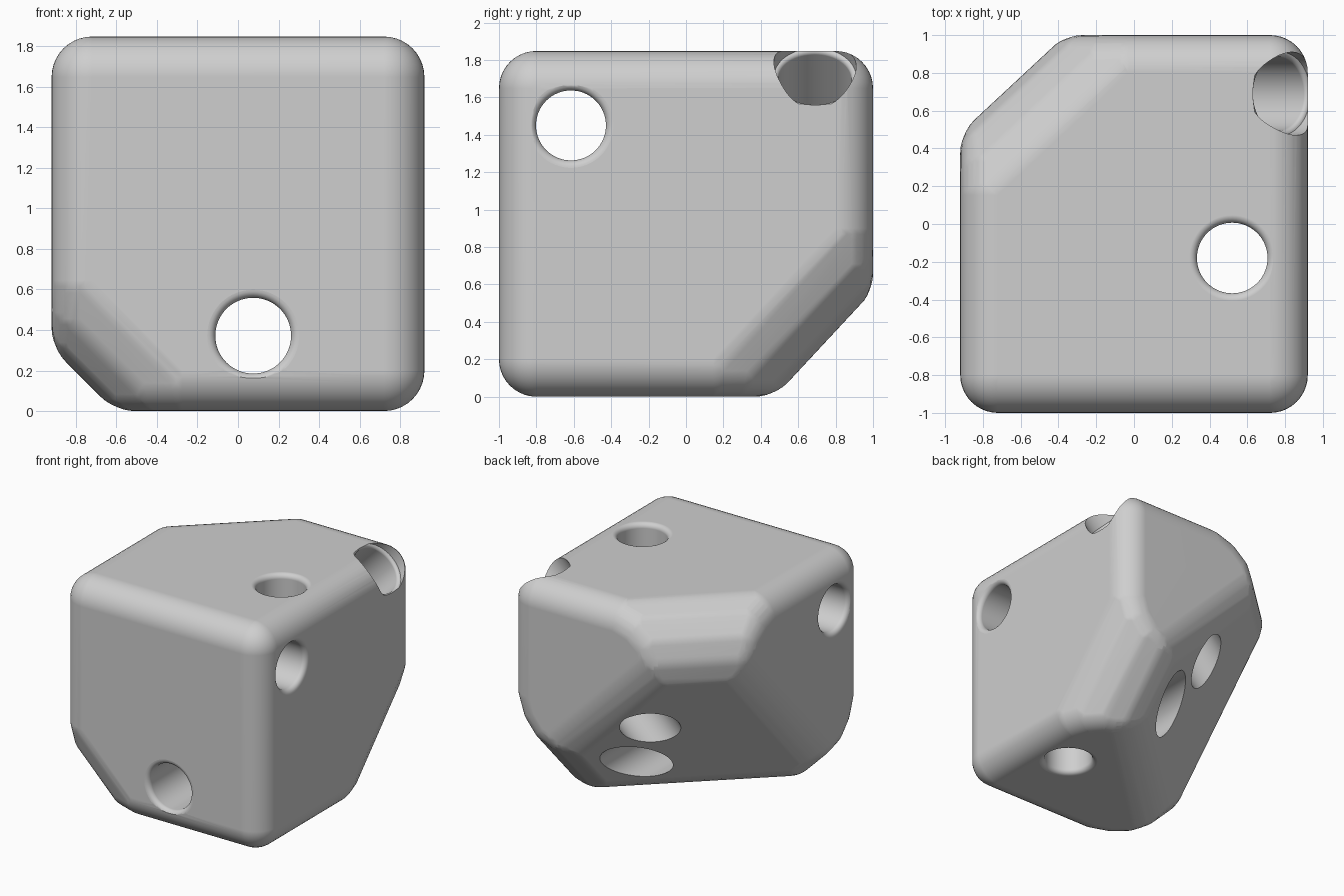
import bpy, bmesh, math
from mathutils import Vector, Matrix

if "Cube" in bpy.data.objects:
    bpy.data.objects.remove(bpy.data.objects["Cube"])

HALF = Vector((0.92, 1.0, 0.924))   # half size of the block
MID = Vector((0, 0, HALF.z))
FILLET = 0.2                        # rounding of the box edges
SOFT = 0.42                         # rounding around the sliced corner
BORE = 0.187                        # hole radius
LIP = 0.04                          # rounding of the hole rims
SHADE = (0.62, 0.62, 0.62, 1)

grey = bpy.data.materials.new("plain grey")
grey.use_nodes = True
grey.diffuse_color = SHADE
grey.node_tree.nodes["Principled BSDF"].inputs["Base Color"].default_value = SHADE


def add_object(name, bm):
    mesh = bpy.data.meshes.new(name)
    bmesh.ops.recalc_face_normals(bm, faces=bm.faces)
    bm.to_mesh(mesh)
    bm.free()
    mesh.materials.append(grey)
    obj = bpy.data.objects.new(name, mesh)
    bpy.context.collection.objects.link(obj)
    return obj


def trim(bm, normal, distance):
    """Slice off everything beyond a plane and close the cut."""
    bmesh.ops.bisect_plane(bm, geom=bm.verts[:] + bm.edges[:] + bm.faces[:], dist=1e-5,
                           plane_co=normal * distance, plane_no=normal, clear_outer=True)
    rim = [e for e in bm.edges if e.is_boundary]
    if rim:
        bmesh.ops.holes_fill(bm, edges=rim, sides=0)


def core_corners(steps=5):
    """Corners of the box inside the rounding, with one corner softly sliced off."""
    core = bmesh.new()
    bmesh.ops.create_cube(core, size=2)
    for v in core.verts:
        v.co = MID + Vector(s * (h - FILLET) for s, h in zip(v.co, HALF))
    slope = Vector((-1, 1.07, -1))
    cut = slope.normalized()
    cut_depth = -0.615 / slope.length
    extra = SOFT - FILLET
    trim(core, cut, cut_depth + extra)
    # roll every box face into the slice
    for axis in range(3):
        for sign in (-1, 1):
            face = Vector((0, 0, 0))
            face[axis] = sign
            depth = face.dot(MID) + HALF[axis] - SOFT
            angle = face.angle(cut)
            for i in range(1, steps):
                a = math.sin(angle * (1 - i / steps)) / math.sin(angle)
                b = math.sin(angle * i / steps) / math.sin(angle)
                trim(core, face * a + cut * b, a * depth + b * cut_depth + extra)
    bmesh.ops.remove_doubles(core, verts=core.verts[:], dist=0.004)
    corners = [v.co.copy() for v in core.verts]
    core.free()
    return corners


def rounded_block():
    # skin: each ball direction is kept only at the corners lying furthest that way
    corners = core_corners()
    ball = bmesh.new()
    bmesh.ops.create_uvsphere(ball, u_segments=40, v_segments=20, radius=1)
    bm = bmesh.new()
    for v in ball.verts:
        reach = max(v.co.dot(c) for c in corners)
        for c in corners:
            if v.co.dot(c) > reach - 0.012:
                bm.verts.new(c + v.co * FILLET)
    ball.free()
    bmesh.ops.convex_hull(bm, input=bm.verts[:])
    loose = [v for v in bm.verts if not v.link_faces]
    bmesh.ops.delete(bm, geom=loose, context='VERTS')
    bmesh.ops.dissolve_limit(bm, angle_limit=math.radians(0.3),
                             verts=bm.verts[:], edges=bm.edges[:])
    return add_object("block", bm)


def bore(name, centre, axis, low, high, radius=BORE, lip=LIP, steps=6, sides=64):
    """Lathed cutter along axis; its ends flare at distances low and high."""
    flare = [(lip * (1 - math.sin(t)), radius + lip * (1 - math.cos(t)))
             for t in (math.pi / 2 * i / steps for i in range(steps + 1))]
    flare.append((-0.4, radius + lip))
    profile = [(low + d, r) for d, r in reversed(flare)] + [(high - d, r) for d, r in flare]
    turn = Vector(axis).to_track_quat('Z', 'Y').to_matrix().to_4x4()
    place = Matrix.Translation(Vector(centre)) @ turn
    bm = bmesh.new()
    rings = []
    for s, r in profile:
        rings.append([bm.verts.new(place @ Vector((r * math.cos(a), r * math.sin(a), s)))
                      for a in (2 * math.pi * k / sides for k in range(sides))])
    for a, b in zip(rings, rings[1:]):
        for k in range(sides):
            n = (k + 1) % sides
            bm.faces.new((a[k], a[n], b[n], b[k]))
    bm.faces.new(rings[0][::-1])
    bm.faces.new(rings[-1])
    return add_object(name, bm)


block = rounded_block()
cutters = [
    bore("side_bore", (0, -0.615, 1.45), (1, 0, 0), -HALF.x, HALF.x),
    bore("upright_bore", (0.52, -0.18, 0), (0, 0, 1), 0, 2 * HALF.z),
    bore("front_bore", (0.075, 0, 0.372), (0, -1, 0), -1.3, HALF.y),
    bore("slanted_bore", (0, 0.69, 0.93), (1, 0, 1), -1.2, 1.1, radius=0.195, lip=0.025),
]

# drill the holes
bpy.context.view_layer.objects.active = block
block.select_set(True)
for cutter in cutters:
    cutter.hide_render = True
    mod = block.modifiers.new(cutter.name, 'BOOLEAN')
    mod.operation = 'DIFFERENCE'
    mod.solver = 'EXACT'
    mod.object = cutter
    bpy.ops.object.modifier_apply(modifier=mod.name)
    bpy.data.objects.remove(cutter)

bpy.ops.object.shade_smooth_by_angle(angle=math.radians(30))
weighted = block.modifiers.new("even_shading", 'WEIGHTED_NORMAL')
weighted.keep_sharp = True
